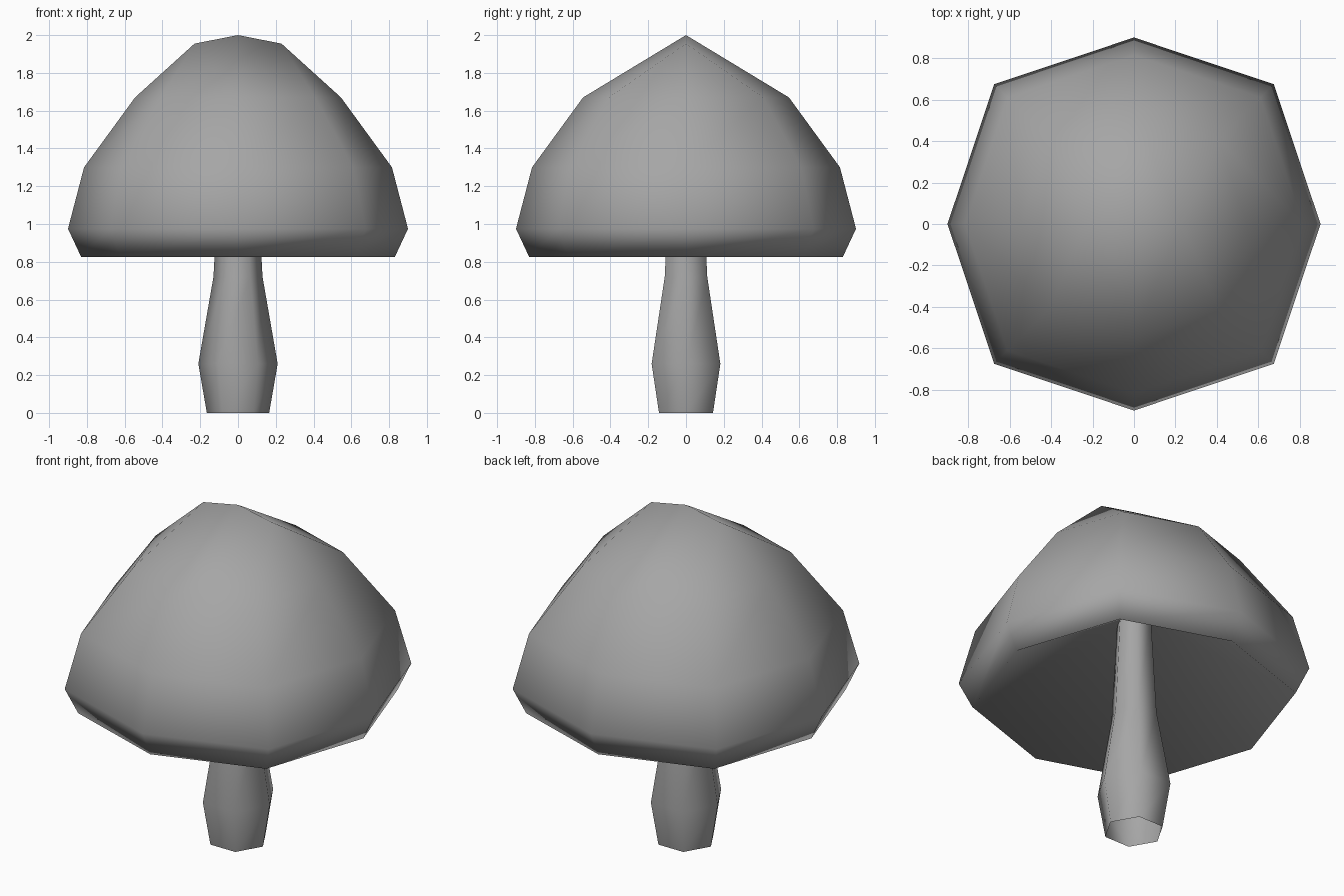
import bpy
import bmesh
from math import cos, sin, pi

cube = bpy.data.objects.get("Cube")
if cube:
    bpy.data.objects.remove(cube, do_unlink=True)

# One plain grey for the whole model
GREY = (0.38, 0.38, 0.38, 1.0)
grey = bpy.data.materials.new("plain_grey")
grey.use_nodes = True
grey.diffuse_color = GREY
grey.node_tree.nodes["Principled BSDF"].inputs["Base Color"].default_value = GREY


def add_ring(bm, sides, radius, z, corner=1.0):
    """Ring of vertices; every odd one is pushed out by the corner factor."""
    ring = []
    for i in range(sides):
        r = radius * (corner if i % 2 else 1.0)
        a = 2 * pi * i / sides
        ring.append(bm.verts.new((r * cos(a), r * sin(a), z)))
    return ring


def loft(bm, sides, profile, corner=1.0):
    """Skin rings stacked along a (radius, z) profile."""
    rings = [add_ring(bm, sides, r, z, corner) for r, z in profile]
    for low, high in zip(rings, rings[1:]):
        for i in range(sides):
            j = (i + 1) % sides
            bm.faces.new((low[i], low[j], high[j], high[i]))
    return rings


def finish(bm, name):
    mesh = bpy.data.meshes.new(name)
    bm.to_mesh(mesh)
    bm.free()
    mesh.materials.append(grey)
    for poly in mesh.polygons:
        poly.use_smooth = True
    obj = bpy.data.objects.new(name, mesh)
    bpy.context.collection.objects.link(obj)
    return obj


# Cap: squarish eight-sided dome
bm = bmesh.new()
rings = loft(bm, 8, [(0.83, 0.825), (0.9, 0.975), (0.815, 1.30), (0.545, 1.67)],
             corner=1.06)
rim, top = rings[0], rings[-1]

# Cap crown: short ridge running left to right
peak = bm.verts.new((0, 0, 2.0))
ridge = {0: bm.verts.new((0.23, 0, 1.955)), 4: bm.verts.new((-0.23, 0, 1.955))}
for i, end in ridge.items():
    before, after = top[i - 1], top[i + 1]
    bm.faces.new((top[i], after, end))
    bm.faces.new((before, top[i], end))
    bm.faces.new((end, after, top[(i + 2) % 8], peak))
    bm.faces.new((top[i - 2], before, end, peak))

# Cap underside: hollow cone rising around the stem
hollow = bm.verts.new((0, 0, 1.35))
for i in range(8):
    bm.faces.new((rim[(i + 1) % 8], rim[i], hollow))
finish(bm, "cap")

# Stem: open six-sided tube, bulging near the foot
bm = bmesh.new()
loft(bm, 6, [(0.165, 0), (0.21, 0.26), (0.13, 0.72), (0.097, 1.32)])
finish(bm, "stem")
